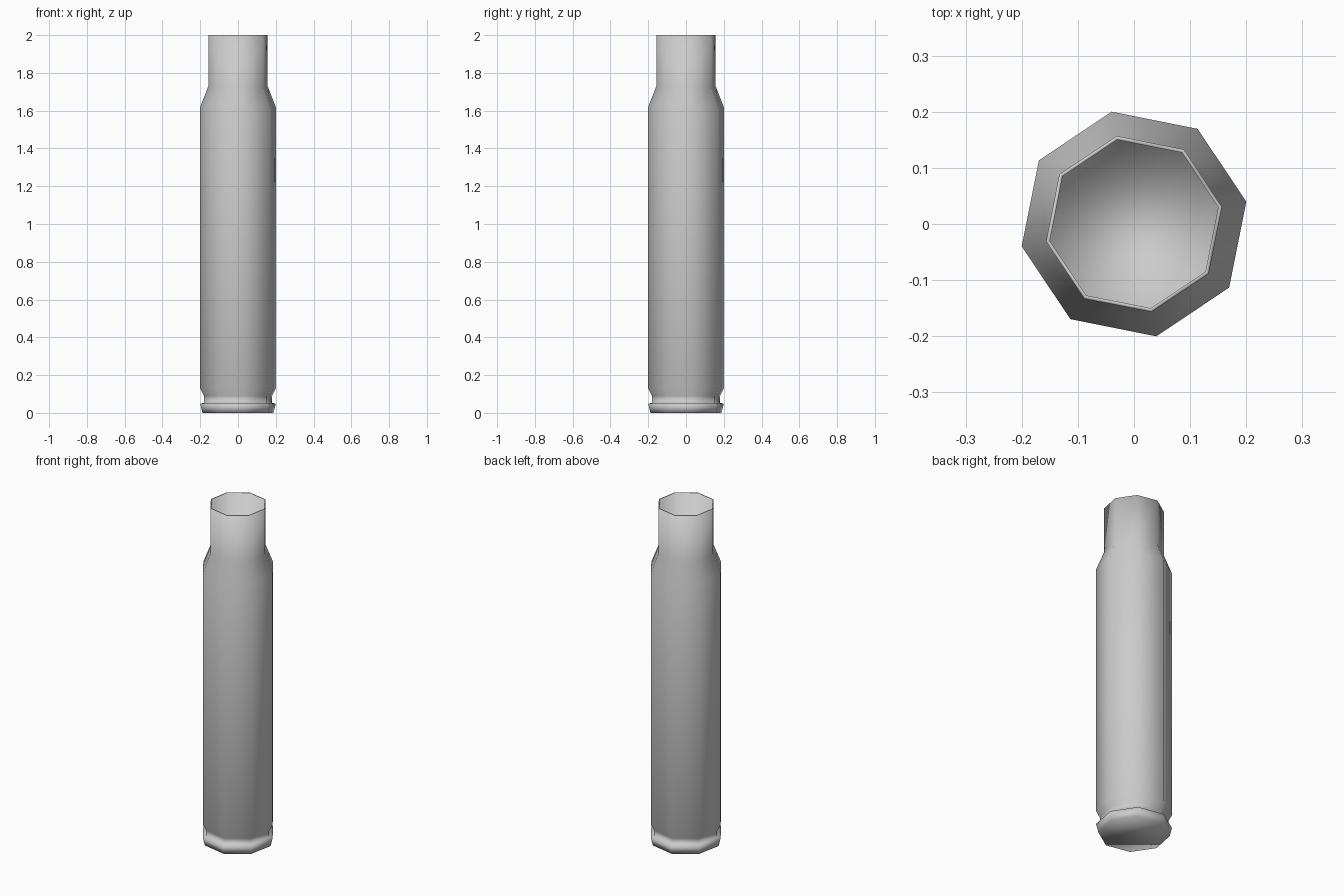
import bpy, bmesh, math

if "Cube" in bpy.data.objects:
    bpy.data.objects.remove(bpy.data.objects["Cube"])

SIDES = 8
TURN = math.radians(11.25)

# Lathe profile (radius, z): base, rim, groove, body, shoulder, neck, lip, bore
PROFILE = [
    (0.192, 0.0), (0.204, 0.05), (0.184, 0.052), (0.184, 0.09),
    (0.204, 0.13), (0.204, 1.62), (0.160, 1.73), (0.160, 2.0),
    (0.153, 2.0), (0.153, 0.10),
]


def lathe(name, profile):
    bm = bmesh.new()
    rings = []
    for r, z in profile:
        rings.append([bm.verts.new((r * math.cos(TURN + i * math.tau / SIDES),
                                    r * math.sin(TURN + i * math.tau / SIDES), z))
                      for i in range(SIDES)])
    for low, high in zip(rings, rings[1:]):
        for i in range(SIDES):
            j = (i + 1) % SIDES
            bm.faces.new((low[i], low[j], high[j], high[i]))
    # Base plate and floor of the bore
    bm.faces.new(rings[0][::-1])
    bm.faces.new(rings[-1])
    for f in bm.faces:
        f.smooth = True
    mesh = bpy.data.meshes.new(name)
    bm.to_mesh(mesh)
    bm.free()
    obj = bpy.data.objects.new(name, mesh)
    bpy.context.collection.objects.link(obj)
    return obj


# Open, bottle-necked casing
lathe("casing", PROFILE)
